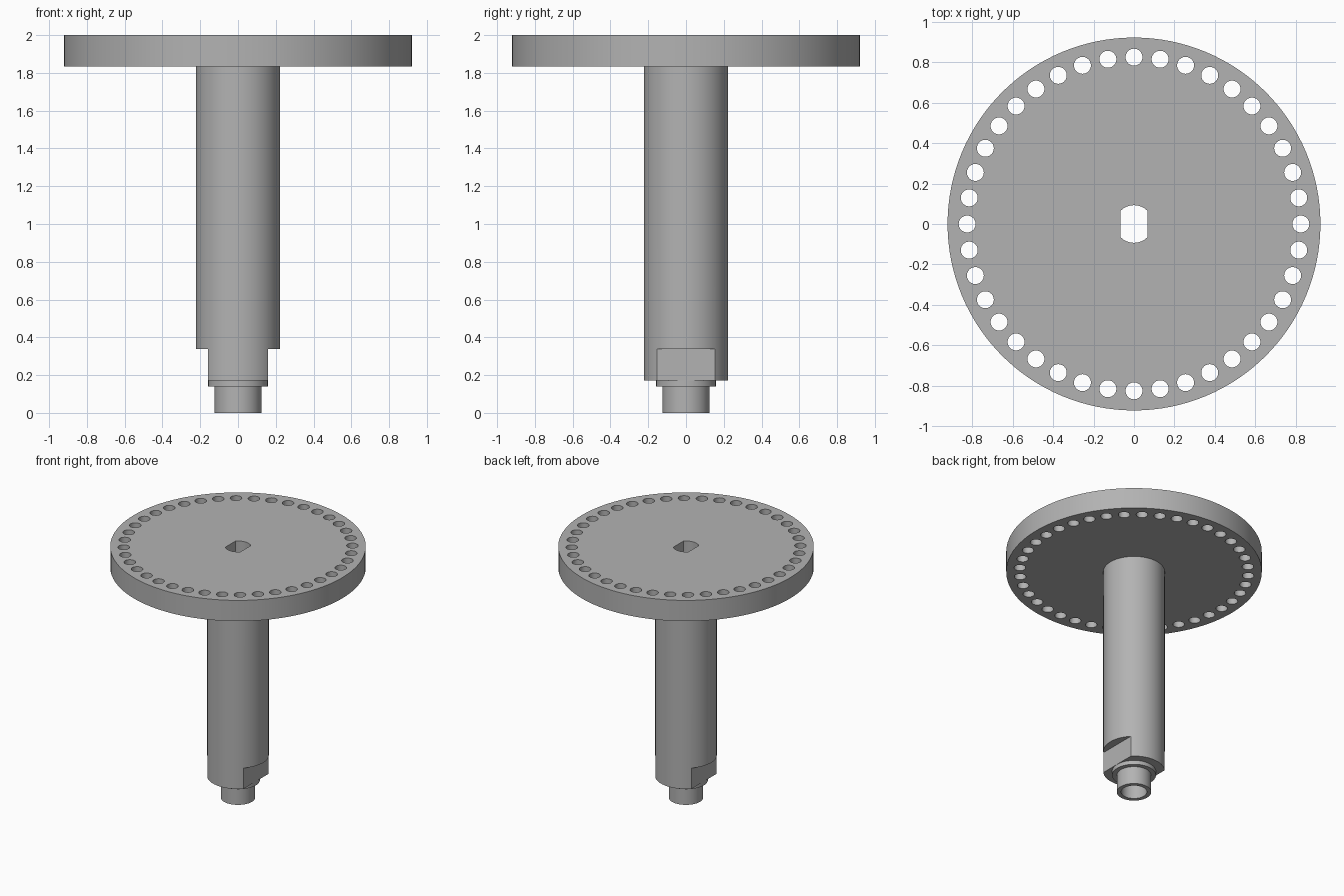
import bpy
import bmesh
from math import cos, sin, pi, radians

default = bpy.data.objects.get("Cube")
if default:
    bpy.data.objects.remove(default, do_unlink=True)

PLATE_R, PLATE_Z, TOP_Z = 0.922, 1.835, 2.0
SHAFT_R, COLLAR_R, NOSE_R = 0.222, 0.158, 0.124
NOSE_Z, COLLAR_Z, FLAT_Z = 0.14, 0.172, 0.337
BORE_R, BORE_FLAT = 0.093, 0.067
PIN_COUNT, PIN_RING, PIN_R = 40, 0.825, 0.042

grey = bpy.data.materials.new("plain grey")
grey.use_nodes = True
colour = (0.45, 0.45, 0.45, 1)
grey.diffuse_color = colour
grey.node_tree.nodes["Principled BSDF"].inputs["Base Color"].default_value = colour


def circle(r, n, cx=0, cy=0):
    return [(cx + r * cos(2 * pi * i / n), cy + r * sin(2 * pi * i / n)) for i in range(n)]


def prisms(name, outlines, z0, z1):
    """One object made of an upright prism for each outline."""
    bm = bmesh.new()
    for outline in outlines:
        face = bm.faces.new([bm.verts.new((x, y, z0)) for x, y in outline])
        top = bmesh.ops.extrude_face_region(bm, geom=[face])["geom"]
        bmesh.ops.translate(bm, vec=(0, 0, z1 - z0),
                            verts=[v for v in top if isinstance(v, bmesh.types.BMVert)])
    return finish(name, bm)


def lathe(name, profile, n):
    """Solid of revolution from (radius, z) points, capped at both ends."""
    bm = bmesh.new()
    rings = [[bm.verts.new((x, y, z)) for x, y in circle(r, n)] for r, z in profile]
    for a, b in zip(rings, rings[1:]):
        for i in range(n):
            j = (i + 1) % n
            bm.faces.new((a[i], a[j], b[j], b[i]))
    bm.faces.new(rings[0])
    bm.faces.new(rings[-1])
    return finish(name, bm)


def finish(name, bm):
    bmesh.ops.recalc_face_normals(bm, faces=bm.faces)
    mesh = bpy.data.meshes.new(name)
    bm.to_mesh(mesh)
    bm.free()
    mesh.materials.append(grey)
    obj = bpy.data.objects.new(name, mesh)
    bpy.context.collection.objects.link(obj)
    return obj


def select(obj):
    bpy.ops.object.select_all(action="DESELECT")
    obj.select_set(True)
    bpy.context.view_layer.objects.active = obj


def cut(obj, cutter):
    mod = obj.modifiers.new("cut", "BOOLEAN")
    mod.operation, mod.solver, mod.object = "DIFFERENCE", "EXACT", cutter
    select(obj)
    bpy.ops.object.modifier_apply(modifier=mod.name)
    bpy.data.objects.remove(cutter, do_unlink=True)


# Round plate with a ring of pin holes and a two-flat centre hole
plate = prisms("index_plate", [circle(PLATE_R, 128)], PLATE_Z, TOP_Z)
pins = [circle(PIN_R, 24, PIN_RING * cos(2 * pi * k / PIN_COUNT),
               PIN_RING * sin(2 * pi * k / PIN_COUNT)) for k in range(PIN_COUNT)]
cut(plate, prisms("pin_hole_cutter", pins, PLATE_Z - 0.1, TOP_Z + 0.1))
edge = (BORE_R ** 2 - BORE_FLAT ** 2) ** 0.5
arc = [(x, y) for x, y in circle(BORE_R, 64) if y > 0 and abs(x) < BORE_FLAT]
upper = [(BORE_FLAT, edge)] + arc + [(-BORE_FLAT, edge)]
keyed = upper + [(-x, -y) for x, y in upper]
cut(plate, prisms("keyed_hole_cutter", [keyed], PLATE_Z - 0.1, TOP_Z + 0.1))

# Stepped shaft: nose, collar and long barrel
shaft = lathe("shaft", [(NOSE_R, 0), (NOSE_R, NOSE_Z), (COLLAR_R, NOSE_Z),
                        (COLLAR_R, COLLAR_Z), (SHAFT_R, COLLAR_Z), (SHAFT_R, PLATE_Z)], 96)
cut(shaft, prisms("bore_cutter", [circle(BORE_R, 64)], -0.1, TOP_Z))

# Wrench flats on both sides of the barrel's lower end
flats = [[(s * x, y) for x, y in ((COLLAR_R + 0.001, -0.4), (0.4, -0.4),
                                  (0.4, 0.4), (COLLAR_R + 0.001, 0.4))] for s in (-1, 1)]
cut(shaft, prisms("wrench_flat_cutter", flats, NOSE_Z - 0.05, FLAT_Z))

for part in (plate, shaft):
    select(part)
    bpy.ops.object.shade_smooth_by_angle(angle=radians(30))
